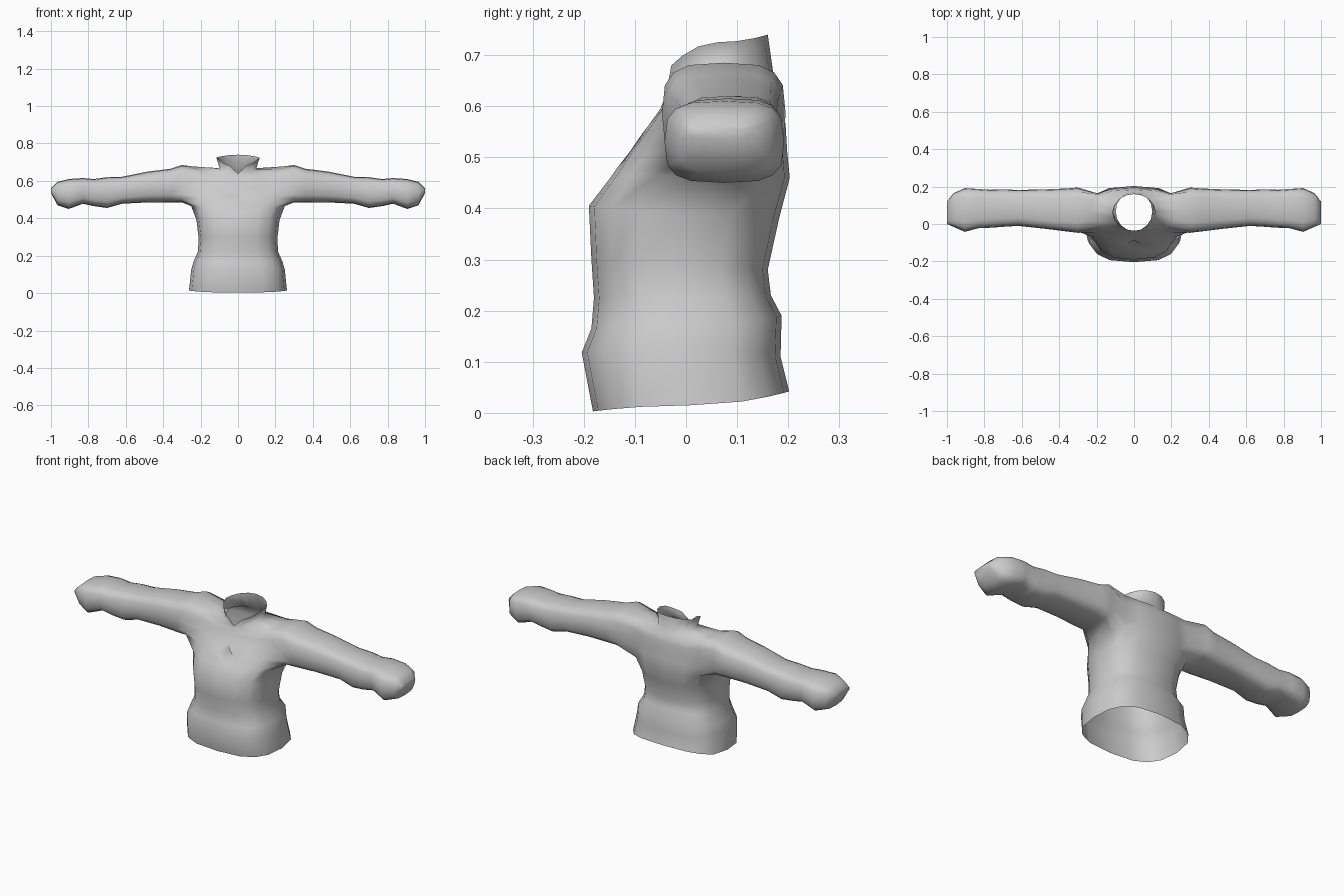
import bpy, bmesh, math

if "Cube" in bpy.data.objects:
    bpy.data.objects.remove(bpy.data.objects["Cube"])

N = 16  # columns round the body and round each sleeve


def spow(v, p):
    return math.copysign(abs(v) ** p, v)


# Body rings: half width, front y, back y, front z, side z, back z, roundness
BODY = [
    (.262, -.182, .202, .003, .015, .042, .70),   # hem
    (.250, -.204, .185, .118, .125, .110, .70),
    (.238, -.185, .187, .165, .168, .190, .70),
    (.215, -.180, .166, .225, .220, .230, .75),   # waist
    (.210, -.185, .160, .300, .290, .280, .75),
    (.222, -.190, .182, .405, .390, .380, .75),   # chest
    (.250, -.148, .203, .460, .465, .460, .75),   # armpit
    (.255, -.112, .198, .512, .520, .510, .75),
    (.255, -.075, .195, .560, .575, .560, .75),
    (.250, -.050, .190, .595, .630, .600, .75),
    (.240, -.040, .183, .622, .677, .640, .75),   # shoulder
    (.098, -.038, .172, .632, .668, .655, 1.0),   # neck
    (.116, -.036, .160, .672, .725, .740, 1.0),   # collar rim
]
ARM_ROW = 6  # the armhole covers rows 6 to 10

# Sleeve rings: x, front y, back y, bottom z, top z
SLEEVE = [
    (.30, -.047, .195, .485, .685),
    (.36, -.040, .190, .485, .665),
    (.48, -.025, .185, .485, .650),
    (.62, -.010, .182, .478, .622),
    (.70, -.015, .185, .455, .620),
    (.77, -.020, .183, .465, .610),
    (.83, -.022, .187, .478, .615),
    (.905, -.042, .192, .450, .610),
    (.965, -.015, .165, .470, .595),
    (1.0, .000, .120, .535, .560),
]

bm = bmesh.new()

# Body and collar
rows = []
for hx, yf, yb, zf, zs, zb, p in BODY:
    row = []
    for k in range(N):
        a = 2 * math.pi * k / N
        c, s = spow(math.cos(a), p), spow(math.sin(a), p)
        y = (yf + yb) / 2 + (yb - yf) / 2 * s
        z = zs + ((zf if s < 0 else zb) - zs) * s * s
        row.append(bm.verts.new((hx * c, y, z)))
    rows.append(row)
rows[-1][12].co.z = .638  # V notch at the front of the collar

for j in range(len(rows) - 1):
    for k in range(N):
        in_armhole = ARM_ROW <= j < ARM_ROW + 4 and (k + 2) % 8 < 4
        if not in_armhole:
            n = (k + 1) % N
            bm.faces.new((rows[j][k], rows[j][n], rows[j + 1][n], rows[j + 1][k]))

# Sleeves grow from the edges of the armholes
path = ([(i, 0) for i in range(-2, 2)] + [(2, j) for j in range(4)]
        + [(i, 4) for i in range(2, -2, -1)] + [(-2, j) for j in range(4, 0, -1)])
for side in (1, -1):
    prev = [rows[ARM_ROW + j][(i if side > 0 else 8 - i) % N] for i, j in path]
    for x, y0, y1, z0, z1 in SLEEVE:
        ring = []
        for k in range(N):
            a = math.radians(225) + 2 * math.pi * k / N
            c, s = spow(math.cos(a), .6), spow(math.sin(a), .6)
            ring.append(bm.verts.new((side * x, (y0 + y1) / 2 + (y1 - y0) / 2 * c,
                                      (z0 + z1) / 2 + (z1 - z0) / 2 * s)))
        for k in range(N):
            n = (k + 1) % N
            bm.faces.new((prev[k], prev[n], ring[n], ring[k]))
        prev = ring
    bm.faces.new(prev)  # closed cuff end

# Small dent in the middle of the chest
res = bmesh.ops.bevel(bm, geom=[rows[7][12]], offset=.042, segments=1,
                      affect='VERTICES', clamp_overlap=True)
poked = bmesh.ops.poke(bm, faces=res['faces'])
for v in poked['verts']:
    v.co.y += .045

bmesh.ops.recalc_face_normals(bm, faces=bm.faces)
for f in bm.faces:
    f.smooth = True

mesh = bpy.data.meshes.new("sweater")
bm.to_mesh(mesh)
bm.free()
sweater = bpy.data.objects.new("sweater", mesh)
bpy.context.collection.objects.link(sweater)

wool = bpy.data.materials.new("grey wool")
wool.diffuse_color = (.6, .6, .6, 1)
wool.use_nodes = True
wool.node_tree.nodes["Principled BSDF"].inputs["Base Color"].default_value = wool.diffuse_color
mesh.materials.append(wool)
